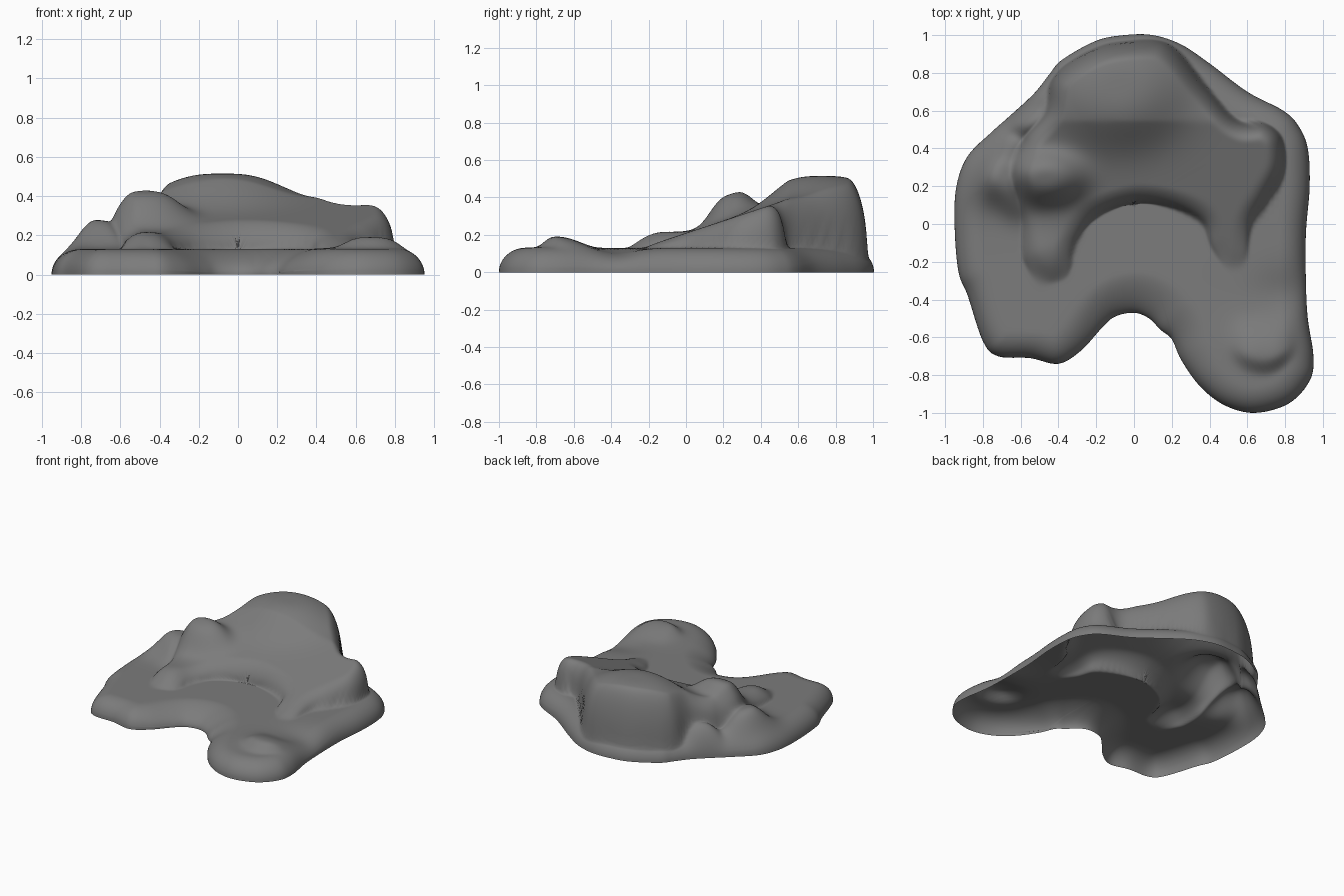
import bpy
import bmesh
from math import exp, sqrt
from mathutils import Vector
from mathutils.geometry import interpolate_bezier
from mathutils.kdtree import KDTree

cube = bpy.data.objects.get("Cube")
if cube:
    bpy.data.objects.remove(cube, do_unlink=True)

CENTRE = Vector((0, .1, 0))
RINGS = 110
GROUND = .13

# Shoreline of the land, counter-clockwise from the bay
SHORE = [(0, -.47), (.08, -.5), (.14, -.56), (.2, -.61), (.25, -.72), (.35, -.86),
         (.48, -.96), (.64, -1), (.82, -.95), (.93, -.83), (.95, -.7), (.92, -.5),
         (.91, -.3), (.91, -.05), (.93, .2), (.92, .4), (.87, .52), (.79, .6),
         (.6, .7), (.4, .85), (.25, .95), (.1, 1), (-.05, 1), (-.2, .97),
         (-.38, .87), (-.45, .79), (-.53, .69), (-.66, .57), (-.75, .49), (-.88, .36),
         (-.94, .2), (-.95, 0), (-.93, -.25), (-.88, -.38), (-.8, -.62), (-.72, -.7),
         (-.55, -.71), (-.4, -.74), (-.28, -.67), (-.17, -.55), (-.1, -.49)]

# Foot of the horned upper tier, counter-clockwise from its left horn
TIER = [(-.45, -.34), (-.35, -.27), (-.31, -.1), (-.2, .04), (0, .11), (.2, .09),
        (.36, .01), (.41, -.12), (.5, -.23), (.59, -.18), (.62, 0), (.7, .12),
        (.79, .28), (.78, .45), (.69, .53), (.55, .54), (.4, .7), (.22, .92),
        (.08, .97), (-.2, .93), (-.42, .78), (-.47, .58), (-.58, .45), (-.64, .28),
        (-.59, .05), (-.58, -.2)]

# Hills on the tier: x, y, x radius, y radius, added height, steepness
HILLS = [(-.08, .73, .34, .3, .125, 3), (-.47, .24, .2, .13, .13, 3),
         (-.46, -.18, .15, .14, .055, 2)]

# Hills and hollows on the low ground
FOOTHILLS = [(-.68, .27, .12, .15, .14, 3), (-.8, .2, .08, .12, .05, 2),
             (-.62, .1, .1, .08, .05, 2), (-.54, .57, .13, .1, .1, 3),
             (.66, -.62, .2, .15, .015, 2), (.85, -.37, .2, .13, -.035, 2)]


def smooth(t):
    t = max(0, min(1, t))
    return t * t * (3 - 2 * t)


def rounded(t):
    """Quarter-round profile: upright at the foot, level at the top."""
    t = max(0, min(1, t))
    return sqrt(1 - (1 - t) ** 2)


def closed_curve(points, steps):
    """Sample a smooth closed curve through the points."""
    pts = [Vector((x, y, 0)) for x, y in points]
    n = len(pts)
    result = []
    for i in range(n):
        a, b, c, d = (pts[(i + k) % n] for k in (-1, 0, 1, 2))
        result += interpolate_bezier(b, b + (c - a) / 6, c - (d - b) / 6, c, steps + 1)[:-1]
    return result


def distance_field(curve):
    """Return a function giving the signed distance inside a closed curve."""
    tree = KDTree(len(curve))
    for i, p in enumerate(curve):
        tree.insert(p, i)
    tree.balance()

    def inside(p):
        near, i, dist = tree.find(p)
        tangent = curve[(i + 1) % len(curve)] - curve[i - 1]
        return dist if tangent.cross(p - near).z > 0 else -dist
    return inside


def hills(p, table):
    total = 0
    for x, y, rx, ry, height, power in table:
        r = sqrt(((p.x - x) / rx) ** 2 + ((p.y - y) / ry) ** 2)
        total += height * exp(-r ** power)
    return total


shore_distance = distance_field(closed_curve(SHORE, 30))
tier_distance = distance_field(closed_curve(TIER, 30))


def height_at(p):
    # Low ground, with a crescent step on the front lobe
    low = GROUND + hills(p, FOOTHILLS)
    dx, dy = p.x - .68, p.y + .68
    step = .05 * exp(-(dx / .15) ** 4)
    low += step * smooth((dy - dx * dx * 3 + .13) / .1) * smooth((.22 - dy) / .25)

    # Rounded shore, shallower in the bay
    rim = .14 + .24 * exp(-((p.x - .04) ** 2 + (p.y + .55) ** 2) / .08)
    low *= rounded(shore_distance(p) / rim)

    # Tier sloping up to the back, with rounded walls
    high = min(.39, .21 + .33 * p.y) + hills(p, HILLS)
    return low + max(0, high - low) * rounded(tier_distance(p) / .1)


# Rings from the shore to the middle form an open shell
bm = bmesh.new()
shore = closed_curve(SHORE, 6)
rings = []
for k in range(RINGS):
    t = 1 - (k / RINGS) ** 1.4
    ring = []
    for edge in shore:
        p = CENTRE.lerp(edge, t)
        p.z = height_at(Vector((p.x, p.y, 0))) if k else 0
        ring.append(bm.verts.new(p))
    rings.append(ring)
middle = bm.verts.new((CENTRE.x, CENTRE.y, height_at(CENTRE)))
count = len(shore)
for outer, inner in zip(rings, rings[1:]):
    for i in range(count):
        j = (i + 1) % count
        bm.faces.new((outer[i], outer[j], inner[j], inner[i]))
for i in range(count):
    bm.faces.new((rings[-1][i], rings[-1][(i + 1) % count], middle))

# Soften the land, keeping the shoreline in place
land = [v for ring in rings[2:] for v in ring]
for _ in range(2):
    bmesh.ops.smooth_vert(bm, verts=land, factor=.5, use_axis_z=True)

mesh = bpy.data.meshes.new("island_terrain")
bm.to_mesh(mesh)
bm.free()
terrain = bpy.data.objects.new("island_terrain", mesh)
bpy.context.collection.objects.link(terrain)

# Plain grey stone
stone = bpy.data.materials.new("grey_stone")
stone.use_nodes = True
colour = (.2, .2, .2, 1)
stone.diffuse_color = colour
stone.node_tree.nodes["Principled BSDF"].inputs["Base Color"].default_value = colour
mesh.materials.append(stone)

bpy.context.view_layer.objects.active = terrain
terrain.select_set(True)
bpy.ops.object.shade_smooth_by_angle(angle=1.2)
